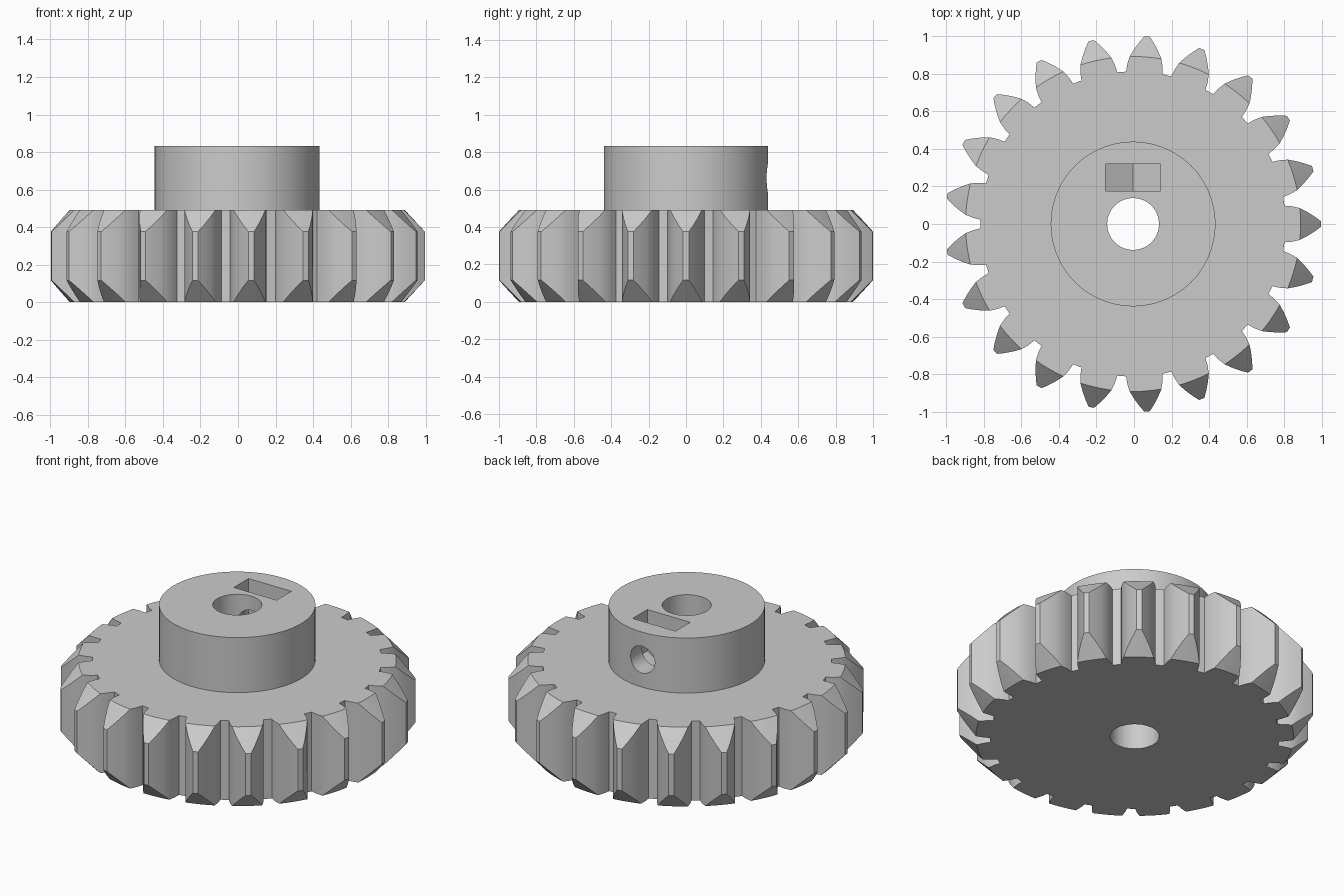
import bpy, bmesh, math
from mathutils import Matrix, Vector

cube = bpy.data.objects.get("Cube")
if cube:
    bpy.data.objects.remove(cube)

CENTRE_X = -0.005
TEETH = 21
GEAR_TOP = 0.492
HUB_TOP = 0.833
SCREW_Z = 0.662
# Tooth flank: (radius, half width), root to tip
FLANK = [(0.813, 0.098), (0.85, 0.095), (0.893, 0.085),
         (0.93, 0.065), (0.97, 0.039), (1.002, 0.015)]
CHAMFER_ROW = 2
CHAMFER_SLOPE = 1.07
ACROSS = [-1, -0.5, 0, 0.5, 1]

metal = bpy.data.materials.new("grey")
metal.use_nodes = True
GREY = (0.6, 0.6, 0.6, 1)
metal.diffuse_color = GREY
metal.node_tree.nodes["Principled BSDF"].inputs["Base Color"].default_value = GREY


def finish(name, bm):
    bmesh.ops.recalc_face_normals(bm, faces=bm.faces)
    bmesh.ops.translate(bm, verts=bm.verts, vec=(CENTRE_X, 0, 0))
    mesh = bpy.data.meshes.new(name)
    bm.to_mesh(mesh)
    bm.free()
    obj = bpy.data.objects.new(name, mesh)
    bpy.context.collection.objects.link(obj)
    mesh.materials.append(metal)
    return obj


def cylinder(name, radius, start, end, segments):
    start, end = Vector(start), Vector(end)
    bm = bmesh.new()
    turn = (end - start).to_track_quat('Z', 'Y').to_matrix().to_4x4()
    bmesh.ops.create_cone(bm, cap_ends=True, segments=segments, radius1=radius,
                          radius2=radius, depth=(end - start).length,
                          matrix=Matrix.Translation((start + end) / 2) @ turn)
    return finish(name, bm)


def toothed_wheel():
    bm = bmesh.new()
    sides = {}

    def vert(tooth, row, col, top):
        key = (tooth, row, col, top)
        if key not in sides:
            r, half = FLANK[row]
            a = math.tau * tooth / TEETH + ACROSS[col] * half / r
            z = max(0, r - FLANK[CHAMFER_ROW][0]) * CHAMFER_SLOPE
            sides[key] = bm.verts.new((r * math.cos(a), r * math.sin(a),
                                       GEAR_TOP - z if top else z))
        return sides[key]

    # Flat caps and the conical chamfers on the tooth ends
    last = len(FLANK) - 1
    for top in (False, True):
        cap = []
        for t in range(TEETH):
            cap += [vert(t, r, 0, top) for r in range(CHAMFER_ROW)]
            cap += [vert(t, CHAMFER_ROW, c, top) for c in range(5)]
            cap += [vert(t, r, 4, top) for r in reversed(range(CHAMFER_ROW))]
            for r in range(CHAMFER_ROW, last):
                for c in range(4):
                    bm.faces.new([vert(t, r, c, top), vert(t, r + 1, c, top),
                                  vert(t, r + 1, c + 1, top), vert(t, r, c + 1, top)])
        bm.faces.new(cap)
    # Flanks, tips and root valleys
    for t in range(TEETH):
        path = [(t, r, 0) for r in range(last)]
        path += [(t, last, c) for c in range(5)]
        path += [(t, r, 4) for r in reversed(range(last))]
        path.append(((t + 1) % TEETH, 0, 0))
        for a, b in zip(path, path[1:]):
            bm.faces.new([vert(*a, False), vert(*b, False), vert(*b, True), vert(*a, True)])
    return finish("gear", bm)


def nut_pocket():
    # Captive nut slot: open at the top, pointed at the bottom
    bm = bmesh.new()
    outline = [(-0.147, 0.95), (-0.147, SCREW_Z - 0.085), (0, SCREW_Z - 0.169),
               (0.147, SCREW_Z - 0.085), (0.147, 0.95)]
    face = bm.faces.new([bm.verts.new((x, 0.176, z)) for x, z in outline])
    out = bmesh.ops.extrude_face_region(bm, geom=[face])["geom"]
    bmesh.ops.translate(bm, vec=(0, 0.144, 0),
                        verts=[v for v in out if isinstance(v, bmesh.types.BMVert)])
    return finish("nut_pocket", bm)


gear = toothed_wheel()
steps = [
    (cylinder("hub", 0.439, (0, 0, 0.3), (0, 0, HUB_TOP), 96), 'UNION'),
    (cylinder("bore", 0.138, (0, 0, -0.2), (0, 0, 1.1), 64), 'DIFFERENCE'),
    (cylinder("screw_hole", 0.083, (0, 0, SCREW_Z), (0, 0.7, SCREW_Z), 48), 'DIFFERENCE'),
    (nut_pocket(), 'DIFFERENCE'),
]
bpy.ops.object.select_all(action='DESELECT')
bpy.context.view_layer.objects.active = gear
gear.select_set(True)
for tool, operation in steps:
    mod = gear.modifiers.new(tool.name, 'BOOLEAN')
    mod.object = tool
    mod.operation = operation
    mod.solver = 'EXACT'
    bpy.ops.object.modifier_apply(modifier=mod.name)
    bpy.data.objects.remove(tool)
bpy.ops.object.shade_smooth_by_angle(angle=math.radians(25))
